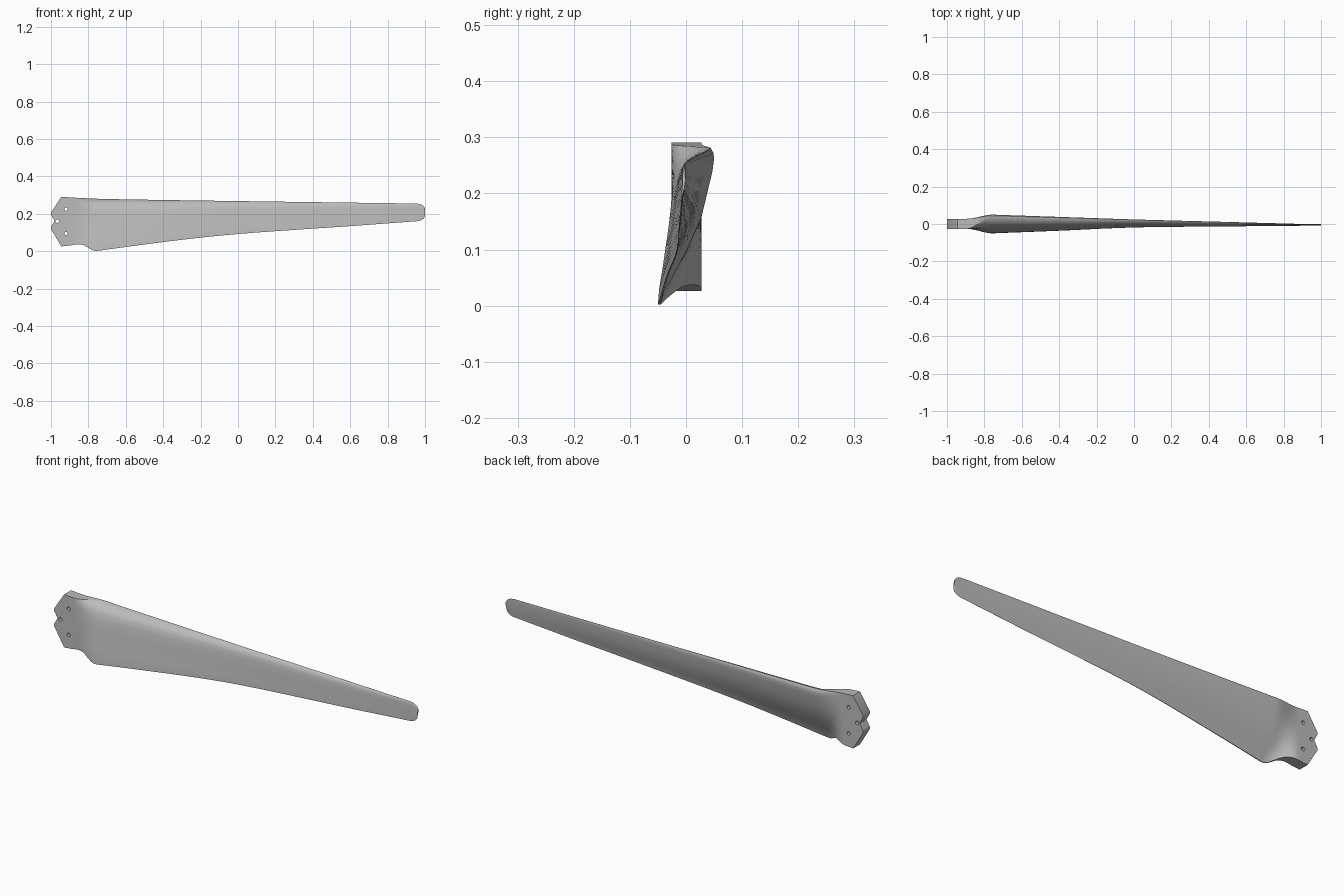
import bpy, bmesh, math
from mathutils import Matrix

if "Cube" in bpy.data.objects:
    bpy.data.objects.remove(bpy.data.objects["Cube"], do_unlink=True)

# Single grey finish
grey = bpy.data.materials.new("satin_grey")
grey.use_nodes = True
colour = (0.5, 0.5, 0.5, 1)
grey.diffuse_color = colour
grey.node_tree.nodes["Principled BSDF"].inputs["Base Color"].default_value = colour


def hermite(points, x):
    """Smooth value through (x, value) points."""
    if x <= points[0][0]:
        return points[0][1]
    if x >= points[-1][0]:
        return points[-1][1]
    last = len(points) - 1

    def slope(i):
        a, b = points[max(i - 1, 0)], points[min(i + 1, last)]
        return (b[1] - a[1]) / (b[0] - a[0])
    for i in range(last):
        (x0, v0), (x1, v1) = points[i], points[i + 1]
        if x <= x1:
            h = x1 - x0
            t = (x - x0) / h
            m0, m1 = slope(i) * h, slope(i + 1) * h
            return (v0 * (1 + 2 * t) * (1 - t) ** 2 + m0 * t * (1 - t) ** 2
                    + v1 * t * t * (3 - 2 * t) + m1 * t * t * (t - 1))


# Twisted aerofoil: (height fraction, y) for the front and back skins
FRONT = [(0, -.05), (.1, -.048), (.25, -.041), (.45, -.033), (.6, -.027),
         (.75, -.02), (.86, -.011), (.93, .002), (.98, .025), (1, .041)]
BACK = [(0, -.046), (.08, -.038), (.2, -.02), (.35, .002), (.55, .027),
        (.7, .037), (.85, .047), (.93, .05), (.97, .049), (1, .044)]

# Outline and section size along the span
TOP = [(-.945, .291), (-.9, .288), (-.83, .284), (-.7, .279), (0, .268), (.95, .255)]
BOTTOM = [(-.945, .026), (-.9, .03), (-.86, .037), (-.83, .034), (-.8, .018),
          (-.775, .005), (-.755, .002), (-.7, .009), (-.5, .036), (-.25, .067),
          (0, .092), (.3, .114), (.6, .134), (.95, .16)]
SCALE = [(-.755, 1), (-.4, .74), (0, .43), (.5, .24), (.95, .075)]
SHIFT = [(-.755, 0), (-.4, .001), (0, .003), (.5, -.001), (.95, -.005)]
SLAB_FRONT, SLAB_BACK = -.026, .028
TIP_START, TIP_LENGTH = .95, .05


def section(x):
    """Closed ring of points across the blade at x."""
    top, bottom = hermite(TOP, x), hermite(BOTTOM, x)
    if x < -.945:                       # angled root corners
        t = (-.945 - x) / .055
        top += (.206 - top) * t
        bottom += (.118 - bottom) * t
    if x > TIP_START:                   # rounded tip
        t = (x - TIP_START) / TIP_LENGTH
        trim = .032 * (1 - math.sqrt(max(0, 1 - t * t)))
        top, bottom = top - trim, bottom + trim
    t = min(1, max(0, (x + .895) / .14))
    w = t * t * (3 - 2 * t)             # slab to aerofoil
    s, shift = hermite(SCALE, x), hermite(SHIFT, x)
    ring = []
    for curve, slab in ((FRONT, SLAB_FRONT), (BACK[::-1], SLAB_BACK)):
        for u, y in curve:
            ring.append((x, slab * (1 - w) + (y * s + shift) * w,
                         bottom + (top - bottom) * u))
    return ring


# Blade skin lofted from root to tip
stations = [-1, -.945, -.92]
stations += [-.895 + .01 * i for i in range(20)]
stations += [-.68 + .0652 * i for i in range(25)]
stations += [TIP_START + TIP_LENGTH * math.sin(math.pi / 2 * i / 8) for i in range(9)]
bm = bmesh.new()
rings = [[bm.verts.new(p) for p in section(x)] for x in stations]
for a, b in zip(rings, rings[1:]):
    for i in range(len(a)):
        j = (i + 1) % len(a)
        bm.faces.new((a[i], a[j], b[j], b[i]))
bm.faces.new(rings[0])
bm.faces.new(rings[-1])
bmesh.ops.recalc_face_normals(bm, faces=bm.faces)
mesh = bpy.data.meshes.new("blade")
bm.to_mesh(mesh)
bm.free()
mesh.materials.append(grey)
blade = bpy.data.objects.new("blade", mesh)
bpy.context.collection.objects.link(blade)

# Cutters: three bolt holes and the notch in the root end
cut = bmesh.new()
turn = Matrix.Rotation(math.pi / 2, 4, "X")
for x, z in ((-.92, .225), (-.92, .095), (-.966, .16)):
    bmesh.ops.create_cone(cut, cap_ends=True, segments=20, radius1=.009, radius2=.009,
                          depth=.2, matrix=Matrix.Translation((x, 0, z)) @ turn)
notch = [(-1.02, .23), (-.981, .162), (-1.02, .094)]
near = [cut.verts.new((x, -.1, z)) for x, z in notch]
far = [cut.verts.new((x, .1, z)) for x, z in notch]
cut.faces.new(near)
cut.faces.new(far[::-1])
for i in range(3):
    j = (i + 1) % 3
    cut.faces.new((near[i], far[i], far[j], near[j]))
bmesh.ops.recalc_face_normals(cut, faces=cut.faces)
cut_mesh = bpy.data.meshes.new("root_cutter")
cut.to_mesh(cut_mesh)
cut.free()
cut_mesh.materials.append(grey)
cutter = bpy.data.objects.new("root_cutter", cut_mesh)
cutter.hide_render = True
bpy.context.collection.objects.link(cutter)

mod = blade.modifiers.new("root_cuts", "BOOLEAN")
mod.operation, mod.solver, mod.object = "DIFFERENCE", "EXACT", cutter
bpy.ops.object.select_all(action="DESELECT")
blade.select_set(True)
bpy.context.view_layer.objects.active = blade
bpy.ops.object.modifier_apply(modifier=mod.name)
bpy.data.objects.remove(cutter, do_unlink=True)
bpy.ops.object.shade_smooth_by_angle(angle=math.radians(35))
